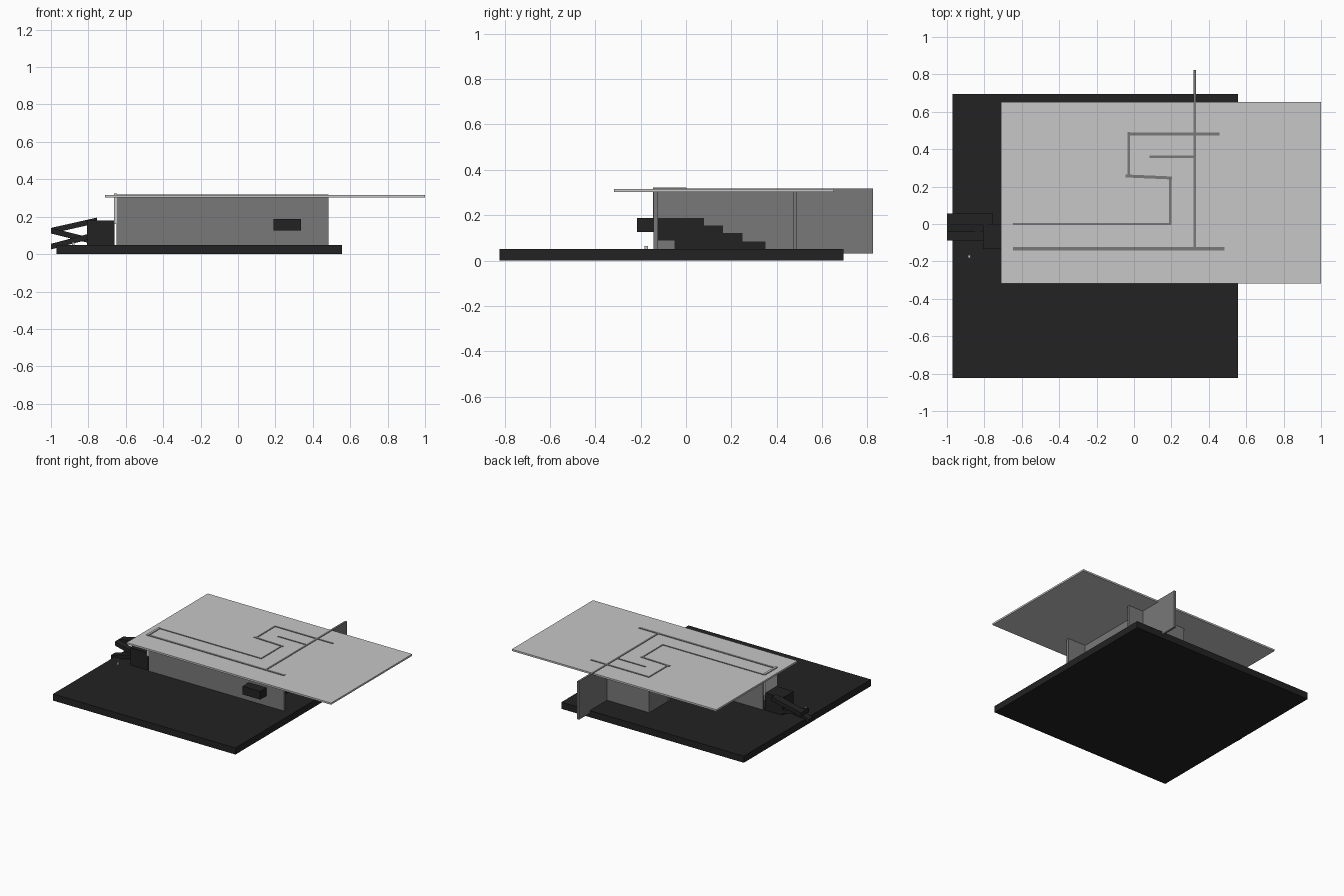
import bpy, bmesh, math
from mathutils import Vector

if "Cube" in bpy.data.objects:
    bpy.data.objects.remove(bpy.data.objects["Cube"])


def material(name, v):
    m = bpy.data.materials.new(name)
    m.diffuse_color = (v, v, v, 1)
    m.use_nodes = True
    m.node_tree.nodes["Principled BSDF"].inputs["Base Color"].default_value = m.diffuse_color
    return m


BLACK = material("charcoal black", 0.016)
GREY = material("wall grey", 0.19)
LIGHT = material("roof light grey", 0.57)


def prism(name, pts, offset, mat):
    """Extrude a closed polygon of 3D points by an offset vector."""
    bm = bmesh.new()
    face = bm.faces.new([bm.verts.new(p) for p in pts])
    r = bmesh.ops.extrude_face_region(bm, geom=[face])
    verts = [g for g in r["geom"] if isinstance(g, bmesh.types.BMVert)]
    bmesh.ops.translate(bm, vec=Vector(offset), verts=verts)
    bmesh.ops.recalc_face_normals(bm, faces=bm.faces)
    me = bpy.data.meshes.new(name)
    bm.to_mesh(me)
    bm.free()
    me.materials.append(mat)
    ob = bpy.data.objects.new(name, me)
    bpy.context.collection.objects.link(ob)
    return ob


def box(name, x0, x1, y0, y1, z0, z1, mat):
    return prism(name, [(x0, y0, z0), (x1, y0, z0), (x1, y1, z0), (x0, y1, z0)],
                 (0, 0, z1 - z0), mat)


def wall(name, a, b, t):
    """Upright wall between two plan points; the top just breaks the roof."""
    a, b = Vector(a), Vector(b)
    d = (b - a).normalized()
    n = Vector((-d.y, d.x)) * t / 2
    pts = [(p.x, p.y, 0.03) for p in (a - n, b - n, b + n, a + n)]
    prism(name, pts, (0, 0, 0.288), GREY)


# Ground slab and roof slab
box("base_slab", -0.97, 0.555, -0.823, 0.695, 0, 0.05, BLACK)
box("roof_slab", -0.71, 1.0, -0.317, 0.652, 0.302, 0.315, LIGHT)

# Free-standing walls
wall("front_wall", (-0.65, -0.133), (0.483, -0.133), 0.019)
wall("middle_wall", (-0.65, 0.0), (0.2, 0.0), 0.012)
wall("inner_cross_wall", (0.194, -0.005), (0.194, 0.25), 0.012)
wall("slanted_wall", (-0.045, 0.257), (0.204, 0.246), 0.016)
wall("core_side_wall", (-0.028, 0.25), (-0.028, 0.491), 0.013)
wall("back_wall", (-0.034, 0.482), (0.457, 0.482), 0.015)
wall("short_wall", (0.083, 0.36), (0.325, 0.36), 0.013)
wall("long_cross_wall", (0.325, -0.142), (0.325, 0.824), 0.015)

# Light panel closing the corridor end
box("end_panel", -0.664, -0.648, -0.145, 0.003, 0.16, 0.323, LIGHT)

# Stepped stair passing through the front wall
profile = [(-0.216, 0.187), (0.08, 0.187), (0.08, 0.154), (0.163, 0.154),
           (0.163, 0.121), (0.25, 0.121), (0.25, 0.084), (0.35, 0.084),
           (0.35, 0.049), (-0.05, 0.049), (-0.05, 0.088), (-0.132, 0.088),
           (-0.132, 0.125), (-0.216, 0.125)]
prism("interior_stair", [(0.19, y, z) for y, z in profile], (0.147, 0, 0), BLACK)

# Entrance block and folded ramps
box("entrance_block", -0.806, -0.66, -0.134, 0.0, 0.045, 0.18, BLACK)


def ramp(name, x0, z0, x1, z1, y0, y1, t=0.03):
    prism(name, [(x0, y0, z0 - t), (x1, y0, z1 - t), (x1, y0, z1), (x0, y0, z0)],
          (0, y1 - y0, 0), BLACK)


ramp("upper_ramp", -1.0, 0.14, -0.755, 0.195, -0.002, 0.055)
ramp("middle_ramp", -1.0, 0.14, -0.80, 0.09, -0.042, 0.0)
ramp("lower_ramp", -1.0, 0.055, -0.80, 0.108, -0.088, -0.04)

# Small marker on the base
box("marker", -0.887, -0.873, -0.182, -0.167, 0.05, 0.064, LIGHT)
